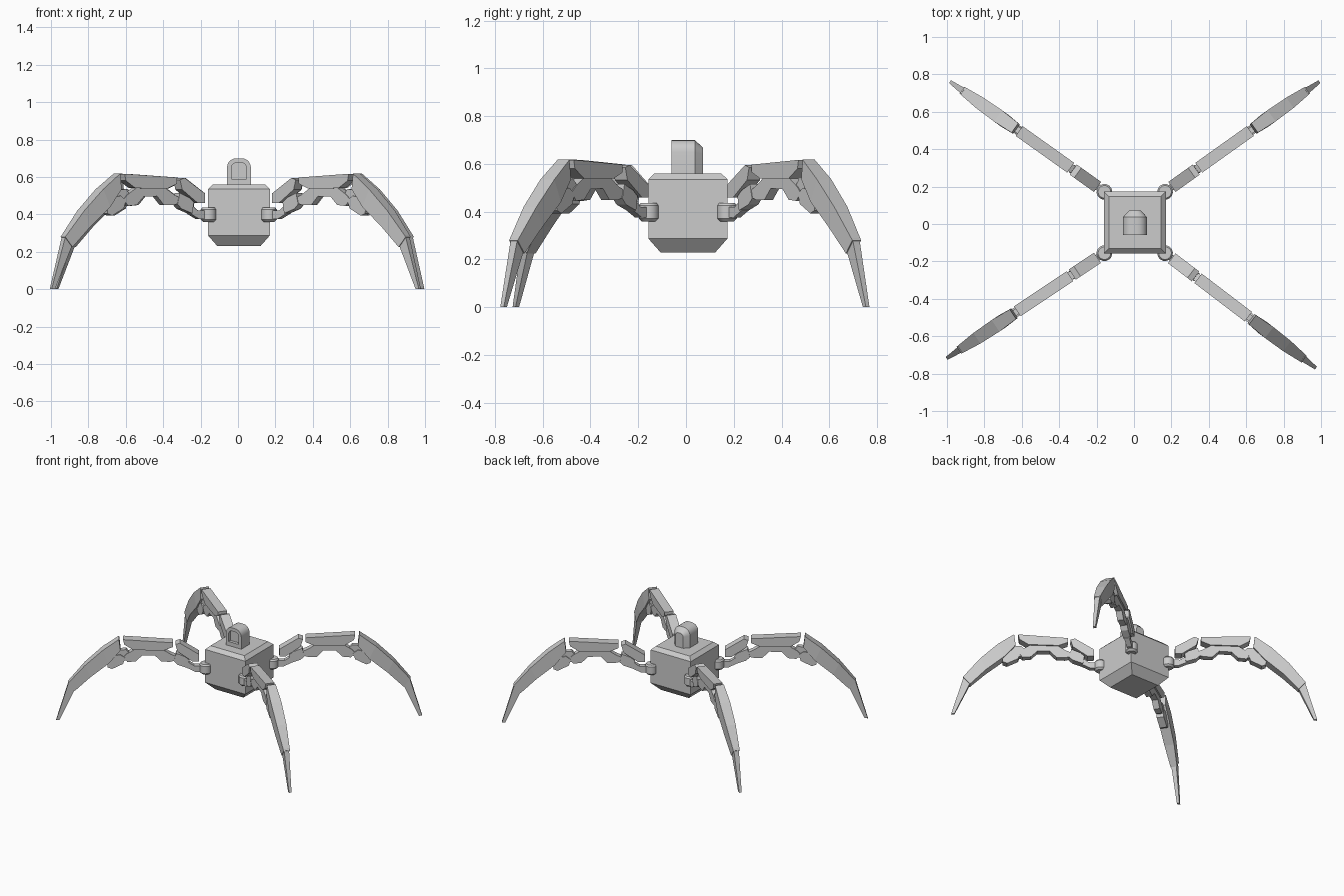
import bpy, bmesh, math
from mathutils import Matrix

if "Cube" in bpy.data.objects:
    bpy.data.objects.remove(bpy.data.objects["Cube"])

grey = bpy.data.materials.new("plain grey")
grey.diffuse_color = (0.6, 0.6, 0.6, 1)
grey.use_nodes = True
grey.node_tree.nodes["Principled BSDF"].inputs["Base Color"].default_value = grey.diffuse_color


def finish(bm, name, matrix=None, smooth=False):
    """Turn a bmesh into a named grey object."""
    bmesh.ops.recalc_face_normals(bm, faces=bm.faces)
    mesh = bpy.data.meshes.new(name)
    if matrix:
        bm.transform(matrix)
    bm.to_mesh(mesh)
    bm.free()
    mesh.materials.append(grey)
    obj = bpy.data.objects.new(name, mesh)
    bpy.context.collection.objects.link(obj)
    if smooth:
        bpy.context.view_layer.objects.active = obj
        obj.select_set(True)
        bpy.ops.object.shade_smooth_by_angle(angle=math.radians(35))
        obj.select_set(False)
    return obj


def loft(name, rings, matrix=None, smooth=False):
    """Skin a list of equal-length rings and cap both ends."""
    bm = bmesh.new()
    loops = [[bm.verts.new(p) for p in ring] for ring in rings]
    n = len(loops[0])
    for a, b in zip(loops, loops[1:]):
        for i in range(n):
            j = (i + 1) % n
            bm.faces.new((a[i], a[j], b[j], b[i]))
    bm.faces.new(loops[0])
    bm.faces.new(loops[-1])
    return finish(bm, name, matrix, smooth)


def slab(name, profile, width, matrix):
    """Side profile (distance out, height) extruded across the leg."""
    return loft(name, [[(s, y, z) for s, z in profile]
                       for y in (-width / 2, width / 2)], matrix)


def tapered(name, stations, matrix):
    """Stations: outer point, inner point, width."""
    return loft(name, [[(so, -w / 2, zo), (so, w / 2, zo),
                        (si, w / 2, zi), (si, -w / 2, zi)]
                       for so, zo, si, zi, w in stations], matrix)


# body: chamfered cube
cx, cy = 0.005, 0.008
loft("body", [[(cx + h * a, cy + h * b, z)
               for a, b in ((-1, -1), (1, -1), (1, 1), (-1, 1))]
              for z, h in ((0.23, 0.115), (0.288, 0.166),
                           (0.535, 0.166), (0.56, 0.14))])


# turret head: arch with chamfered back and recessed front window
def arch(y, half, bottom, top, radius):
    pts = [(cx - half, y, bottom), (cx + half, y, bottom)]
    for side, start in ((1, 0), (-1, 90)):
        for k in range(6):
            a = math.radians(start + 18 * k)
            pts.append((cx + side * (half - radius) + radius * math.cos(a), y,
                        top - radius + radius * math.sin(a)))
    return pts


loft("turret", [arch(-0.038, 0.04, 0.59, 0.675, 0.025),
                arch(-0.06, 0.04, 0.59, 0.675, 0.025),
                arch(-0.06, 0.064, 0.555, 0.70, 0.05),
                arch(0.037, 0.064, 0.555, 0.70, 0.05),
                arch(0.072, 0.032, 0.555, 0.667, 0.025)], smooth=True)

# side profiles of the leg pieces
hip_plate = [(0.045, 0.46), (0.045, 0.512), (0.175, 0.595), (0.205, 0.585),
             (0.19, 0.532), (0.09, 0.46)]
hip_link = [(0.02, 0.42), (0.08, 0.42), (0.13, 0.455), (0.13, 0.405),
            (0.07, 0.375), (0.02, 0.375)]
hip_block = [(0.11, 0.465), (0.14, 0.49), (0.20, 0.515), (0.215, 0.455),
             (0.19, 0.43), (0.12, 0.405)]
thigh_plate = [(0.222, 0.565), (0.222, 0.597), (0.56, 0.617), (0.552, 0.58),
               (0.49, 0.54), (0.285, 0.538)]
thigh_arch = [(0.20, 0.49), (0.235, 0.505), (0.29, 0.54), (0.48, 0.54),
              (0.535, 0.505), (0.56, 0.48), (0.53, 0.445), (0.475, 0.45),
              (0.43, 0.495), (0.345, 0.497), (0.30, 0.45), (0.24, 0.45),
              (0.20, 0.46)]
knee_joint = [(0.51, 0.50), (0.54, 0.535), (0.62, 0.53), (0.60, 0.45),
              (0.54, 0.455)]
knee_block = [(0.545, 0.475), (0.58, 0.50), (0.67, 0.48), (0.665, 0.405),
              (0.635, 0.393), (0.56, 0.432)]
shin = [(0.588, 0.618, 0.578, 0.535, 0.062), (0.70, 0.535, 0.655, 0.44, 0.074),
        (0.82, 0.42, 0.78, 0.335, 0.068), (0.935, 0.28, 0.888, 0.225, 0.045)]
claw = [(0.928, 0.29, 0.885, 0.24, 0.036), (1.014, 0.0, 0.992, 0.0, 0.018)]

# four legs around the body
legs = {"back_right": (0.166, 0.172, 35.5), "back_left": (-0.158, 0.172, 144.5),
        "front_right": (0.166, -0.156, -37.3), "front_left": (-0.158, -0.156, 213.7)}
for corner, (x, y, angle) in legs.items():
    m = Matrix.Translation((x, y, 0)) @ Matrix.Rotation(math.radians(angle), 4, 'Z')
    # hip pivot: drum with chamfered rims
    loft(corner + "_hip_pivot",
         [[(r * math.cos(math.tau * k / 16), r * math.sin(math.tau * k / 16), z)
           for k in range(16)]
          for z, r in ((0.36, 0.03), (0.372, 0.042), (0.425, 0.042), (0.436, 0.034))],
         m, True)
    for name, profile, width in (("hip_plate", hip_plate, 0.066),
                                 ("hip_link", hip_link, 0.036),
                                 ("hip_block", hip_block, 0.05),
                                 ("thigh_plate", thigh_plate, 0.064),
                                 ("thigh_arch", thigh_arch, 0.044),
                                 ("knee_joint", knee_joint, 0.034),
                                 ("knee_block", knee_block, 0.05)):
        slab(corner + "_" + name, profile, width, m)
    tapered(corner + "_shin", shin, m)
    tapered(corner + "_claw", claw, m)
